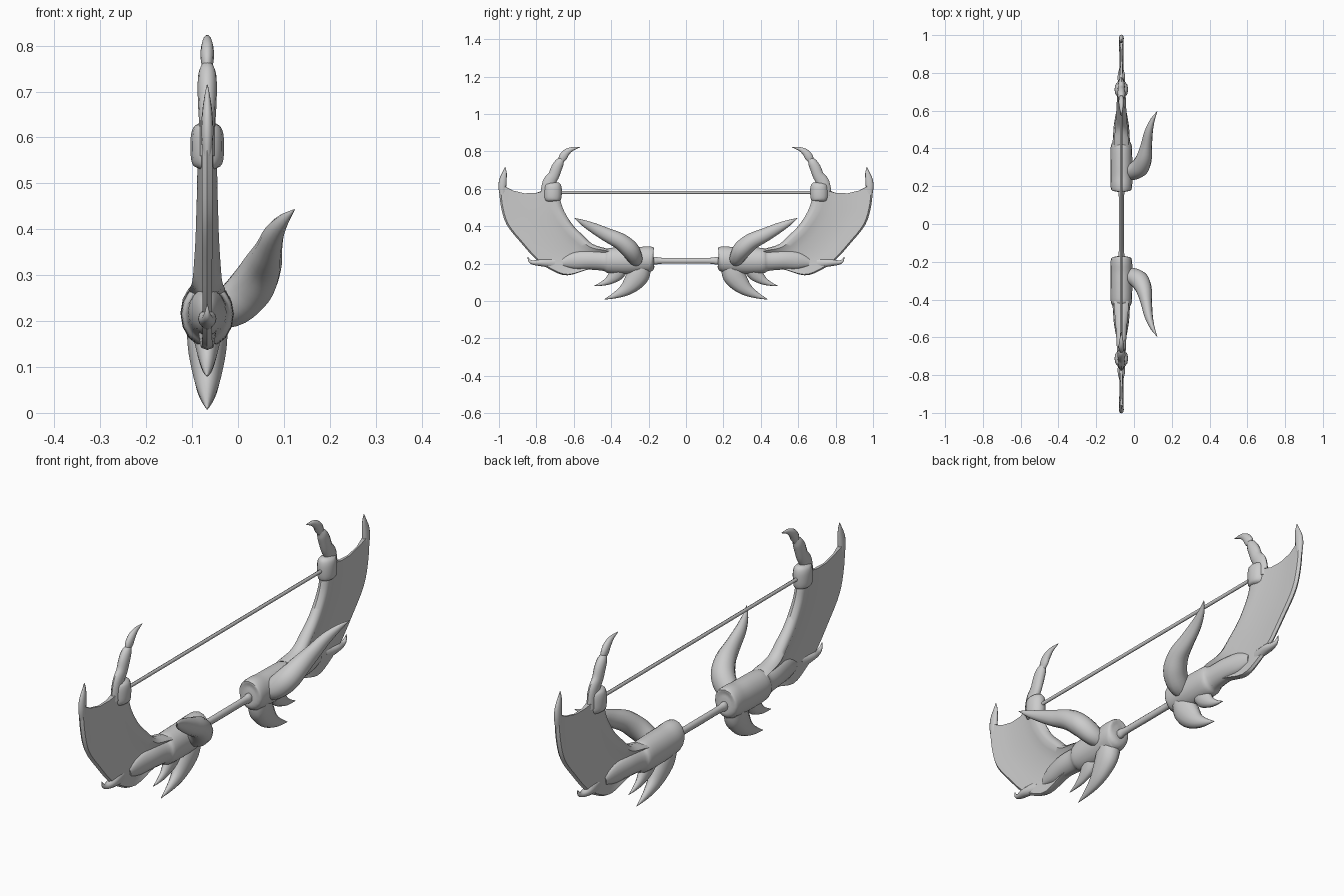
import bpy, bmesh, math
from mathutils import Vector

CX = -0.067  # centre plane of the bow
grey = bpy.data.materials.new("bone grey")
grey.diffuse_color = (0.6, 0.6, 0.6, 1)


def spline(rows, steps):
    """Catmull-Rom resampling of rows of numbers."""
    rows = [Vector(r) for r in rows]
    out = []
    for i in range(len(rows) - 1):
        a, b, c, d = rows[max(i - 1, 0)], rows[i], rows[i + 1], rows[min(i + 2, len(rows) - 1)]
        for s in range(steps):
            t = s / steps
            out.append(0.5 * (2 * b + (c - a) * t + (2 * a - 5 * b + 4 * c - d) * t**2
                              + (3 * b - a - 3 * c + d) * t**3))
    return out + [rows[-1]]


def loft(name, rings, mirror=True, angle=50):
    """Skin closed rings of points, cap both ends and mirror across the grip."""
    bm = bmesh.new()
    loops = [[bm.verts.new(p) for p in ring] for ring in rings]
    n = len(loops[0])
    for a, b in zip(loops, loops[1:]):
        for i in range(n):
            j = (i + 1) % n
            bm.faces.new((a[i], a[j], b[j], b[i]))
    bm.faces.new(loops[0][::-1])
    bm.faces.new(loops[-1])
    bmesh.ops.recalc_face_normals(bm, faces=bm.faces)
    me = bpy.data.meshes.new(name)
    bm.to_mesh(me)
    bm.free()
    me.materials.append(grey)
    ob = bpy.data.objects.new(name, me)
    bpy.context.collection.objects.link(ob)
    bpy.ops.object.select_all(action='DESELECT')
    bpy.context.view_layer.objects.active = ob
    ob.select_set(True)
    bpy.ops.object.shade_smooth_by_angle(angle=math.radians(angle))
    if mirror:
        m = ob.modifiers.new("other limb", 'MIRROR')
        m.use_axis = (False, True, False)
        m.use_mirror_merge = False
    return ob


def tube(name, path, steps=4, sides=12, **kw):
    """Path rows: x, y, z, half width across x, half width in the bow plane."""
    pts = spline(path, steps)
    rings = []
    for k, p in enumerate(pts):
        c = Vector(p[:3])
        t = (Vector(pts[min(k + 1, len(pts) - 1)][:3]) - Vector(pts[max(k - 1, 0)][:3])).normalized()
        side = Vector((1, 0, 0))
        side = (side - t * side.dot(t)).normalized()
        up = t.cross(side)
        ring = []
        for i in range(sides):
            a = 2 * math.pi * i / sides
            ring.append(c + side * math.cos(a) * max(p[3], .001) + up * math.sin(a) * max(p[4], .001))
        rings.append(ring)
    return loft(name, rings, **kw)


def flat_tube(name, path, **kw):
    """Tube that stays in the bow plane; rows: y, z, half x, half in plane."""
    return tube(name, [(CX, *r) for r in path], **kw)


# Grip and string
flat_tube("grip", [(-.2, .215, .013, .014), (-.165, .215, .016, .021), (-.13, .215, .013, .016),
                   (0, .215, .013, .016), (.13, .215, .013, .016), (.165, .215, .016, .021),
                   (.2, .215, .013, .014)], mirror=False)
flat_tube("string", [(-.68, .58, .007, .008), (.68, .58, .007, .008)], steps=1, sides=8, mirror=False)

# Thick collar where each limb meets the grip
flat_tube("collar", [(.172, .22, .025, .035), (.178, .22, .050, .062), (.20, .222, .057, .070),
                     (.25, .218, .058, .070), (.32, .215, .058, .072), (.41, .215, .056, .068),
                     (.44, .216, .046, .055), (.52, .22, .040, .052), (.60, .215, .026, .045),
                     (.66, .205, .010, .02)], sides=16)

# Wing blade: inner edge, outer edge, sag, half thickness at inner and outer edge
stations = [(.38, .27, .40, .150, 0, .040, .026), (.43, .282, .50, .172, 0, .040, .024),
            (.50, .305, .635, .137, 0, .034, .016), (.555, .355, .73, .170, 0, .030, .012),
            (.60, .40, .800, .220, 0, .027, .012), (.635, .45, .877, .305, 0, .025, .013),
            (.66, .50, .960, .410, 0, .023, .014), (.675, .55, .992, .520, .01, .022, .014),
            (.70, .615, 1.0, .630, .048, .018, .013)]
profile = [(0, 0), (.03, .7), (.1, 1), (.2, .7), (.35, .4), (.55, .3), (.75, .3), (.9, .7), (.97, .8), (1, 0)]


def wing_ring(s):
    y0, z0, y1, z1, sag, h0, h1 = s
    front, back = [], []
    for t, w in profile:
        h = w * (h0 + (h1 - h0) * t)
        y, z = y0 + (y1 - y0) * t, z0 + (z1 - z0) * t - 4 * sag * t * (1 - t)
        front.append(Vector((CX + h, y, z)))
        if 0 < t < 1:
            back.append(Vector((CX - h, y, z)))
    return front + back[::-1]


loft("wing", [wing_ring(s) for s in spline(stations, 4)])

# Spike at the outer wing corner and hook on the lower edge
flat_tube("wing_tip_spike", [(.978, .54, .008, .012), (.982, .60, .013, .020), (.979, .645, .012, .020),
                             (.970, .685, .007, .012), (.967, .715, .001, .001)])
flat_tube("edge_hook", [(.70, .20, .008, .025), (.77, .205, .020, .020), (.815, .205, .013, .012),
                        (.836, .215, .007, .008), (.846, .236, .001, .001)])

# Cuff holding the string
flat_tube("cuff", [(.715, .532, .018, .030), (.715, .540, .031, .043), (.713, .56, .036, .048),
                   (.712, .60, .036, .048), (.71, .622, .030, .042), (.71, .632, .016, .028)])

# Clawed finger above the cuff
flat_tube("finger", [(.735, .56, .018, .045), (.732, .63, .018, .036), (.708, .67, .020, .030),
                     (.692, .71, .021, .029), (.676, .74, .019, .024), (.662, .757, .012, .014)])
flat_tube("claw", [(.670, .745, .009, .014), (.658, .768, .014, .022), (.640, .793, .014, .019),
                   (.610, .812, .009, .011), (.566, .822, .001, .001)])

# Curved spikes under the collar
flat_tube("lower_spike", [(.235, .19, .045, .050), (.255, .14, .042, .060), (.288, .095, .034, .050),
                          (.325, .060, .025, .034), (.375, .032, .014, .018), (.437, .008, .001, .001)])
flat_tube("second_spike", [(.34, .19, .035, .040), (.372, .145, .026, .040), (.412, .110, .016, .023),
                           (.45, .092, .009, .011), (.492, .080, .001, .001)])

# Side horns, both on the same side of the bow
tube("horn", [(-.055, .265, .215, .035, .030), (-.01, .275, .235, .048, .042), (.03, .30, .275, .050, .048),
              (.053, .35, .318, .042, .044), (.066, .42, .352, .030, .037), (.078, .49, .388, .022, .028),
              (.098, .55, .418, .012, .016), (.123, .596, .443, .001, .001)])
